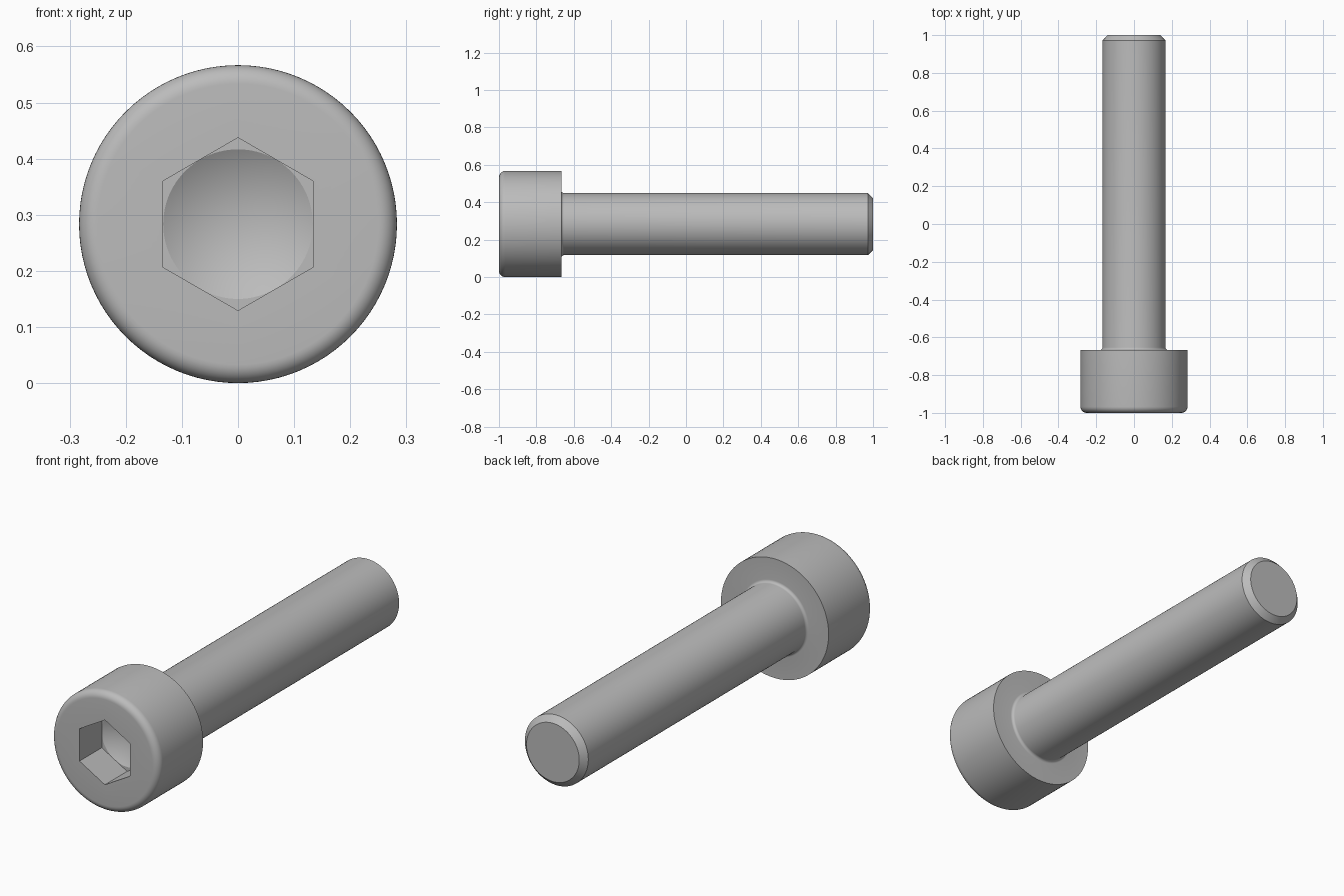
import bpy, bmesh, math

if "Cube" in bpy.data.objects:
    bpy.data.objects.remove(bpy.data.objects["Cube"])

SEG = 96                 # multiple of 6 so hex corners land on vertices
R_HEAD, R_SHAFT, R_HEX = 0.2833, 0.1667, 0.1333   # R_HEX is the inscribed radius
Y_FRONT, Y_HEAD, Y_END = -1.0, -0.6667, 1.0
DEPTH, FILLET, NECK, CHAMFER = 0.167, 0.033, 0.0133, 0.028


def arc(cr, cy, rad, a0, a1, n):
    """Quarter-round profile points (radius, y)."""
    pts = []
    for i in range(n + 1):
        a = math.radians(a0 + (a1 - a0) * i / n)
        pts.append((cr + rad * math.cos(a), cy + rad * math.sin(a), False))
    return pts


def ring_radius(r, is_hex, t):
    if not is_hex:
        return r
    sixth = math.pi / 3
    return r / math.cos((t + sixth / 2) % sixth - sixth / 2)


# Profile from socket floor out over the head and along the shaft: (radius, y, hexagonal)
profile = [(R_HEX, Y_FRONT + DEPTH, False),
           (R_HEX, Y_FRONT + DEPTH, True),
           (R_HEX, Y_FRONT, True)]
profile += arc(R_HEAD - FILLET, Y_FRONT + FILLET, FILLET, -90, 0, 8)
profile += [(R_HEAD, Y_HEAD, False)]
profile += arc(R_SHAFT + NECK, Y_HEAD + NECK, NECK, 270, 180, 6)
profile += [(R_SHAFT, Y_END - CHAMFER, False), (R_SHAFT - CHAMFER, Y_END, False)]

bm = bmesh.new()
rings = []
for r, y, is_hex in profile:
    ring = []
    for i in range(SEG):
        t = 2 * math.pi * i / SEG
        q = ring_radius(r, is_hex, t)
        ring.append(bm.verts.new((q * math.cos(t), y, R_HEAD + q * math.sin(t))))
    rings.append(ring)
for a, b in zip(rings, rings[1:]):
    for i in range(SEG):
        j = (i + 1) % SEG
        bm.faces.new((a[i], a[j], b[j], b[i]))

# Drilled cone at the socket floor, flat cap at the shaft end
tip = bm.verts.new((0, Y_FRONT + DEPTH + R_HEX * math.tan(math.radians(30)), R_HEAD))
for i in range(SEG):
    bm.faces.new((tip, rings[0][(i + 1) % SEG], rings[0][i]))
bm.faces.new(rings[-1])

bmesh.ops.remove_doubles(bm, verts=bm.verts, dist=1e-5)
bmesh.ops.recalc_face_normals(bm, faces=bm.faces)
mesh = bpy.data.meshes.new("socket_head_screw")
bm.to_mesh(mesh)
bm.free()

screw = bpy.data.objects.new("socket_head_screw", mesh)
bpy.context.collection.objects.link(screw)

steel = bpy.data.materials.new("grey_steel")
steel.diffuse_color = (0.5, 0.5, 0.5, 1)
steel.use_nodes = True
steel.node_tree.nodes["Principled BSDF"].inputs["Base Color"].default_value = steel.diffuse_color
mesh.materials.append(steel)

bpy.context.view_layer.objects.active = screw
screw.select_set(True)
bpy.ops.object.shade_smooth_by_angle(angle=math.radians(25))
